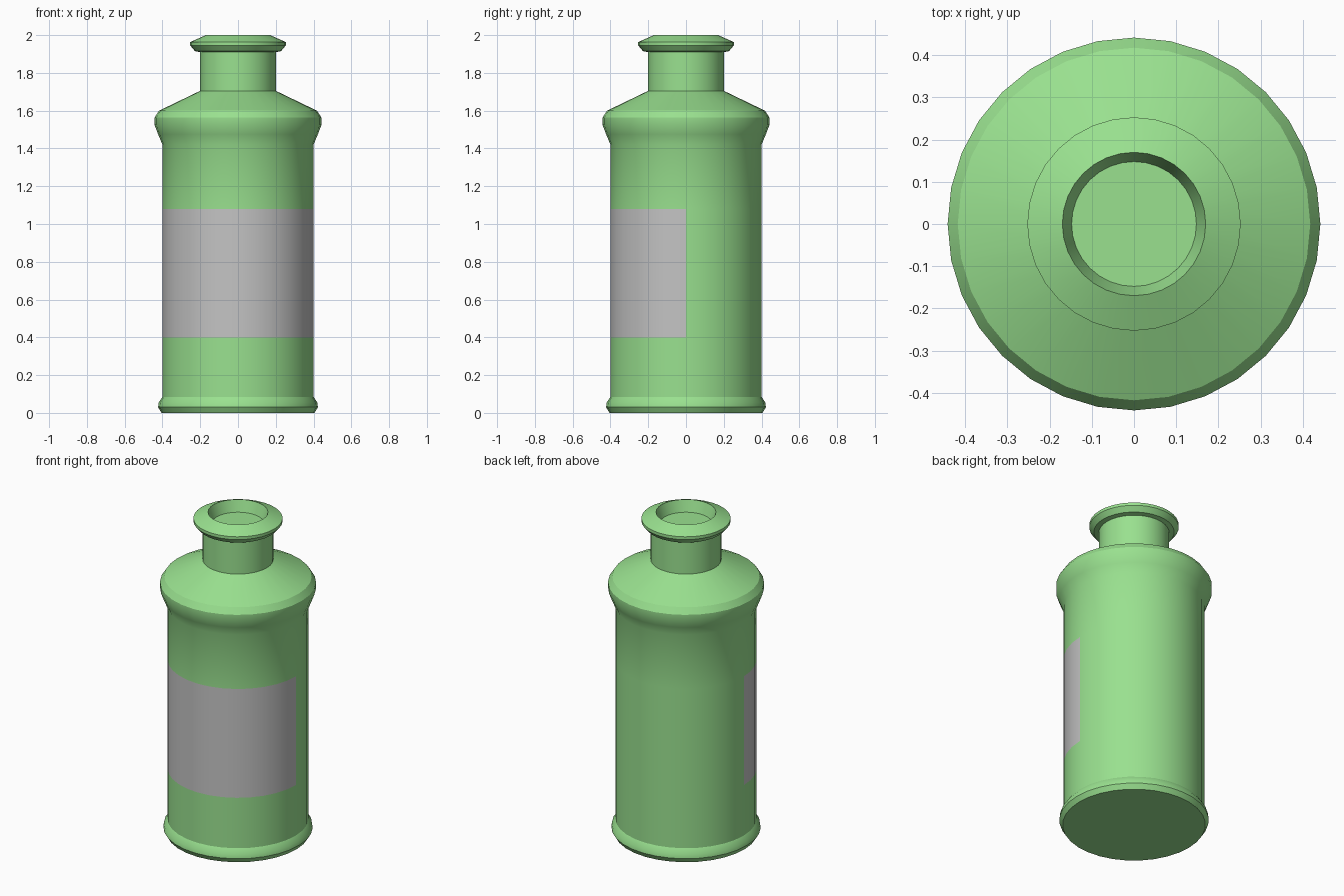
import bpy, bmesh, math

if "Cube" in bpy.data.objects:
    bpy.data.objects.remove(bpy.data.objects["Cube"])

SIDES = 32
LABEL_LOW, LABEL_HIGH = 0.40, 1.08


def material(name, rgb):
    m = bpy.data.materials.new(name)
    m.diffuse_color = (*rgb, 1)
    m.use_nodes = True
    m.node_tree.nodes["Principled BSDF"].inputs["Base Color"].default_value = m.diffuse_color
    return m


green = material("green_glass", (0.32, 0.75, 0.275))
grey = material("grey_label", (0.55, 0.55, 0.55))

# Outline (radius, height) from the base centre, up the outside, into the mouth
profile = [
    (0.405, 0.0), (0.423, 0.03), (0.42, 0.055), (0.40, 0.085),           # foot
    (0.40, LABEL_LOW), (0.40, LABEL_HIGH), (0.40, 1.42),                 # body
    (0.423, 1.475), (0.442, 1.525), (0.442, 1.563), (0.418, 1.60),       # shoulder
    (0.20, 1.705), (0.20, 1.91),                                         # neck
    (0.228, 1.915), (0.253, 1.945), (0.253, 1.963), (0.17, 2.0),         # lip
    (0.148, 1.93),                                                       # mouth
]

# Turn the outline round the z axis
bm = bmesh.new()
rings = []
for r, z in profile:
    rings.append([bm.verts.new((r * math.cos(2 * math.pi * i / SIDES),
                                r * math.sin(2 * math.pi * i / SIDES), z))
                  for i in range(SIDES)])
for a, b in zip(rings, rings[1:]):
    for i in range(SIDES):
        j = (i + 1) % SIDES
        bm.faces.new((a[i], a[j], b[j], b[i]))

# Close the base and the mouth floor
bm.faces.new(rings[0][::-1])
bm.faces.new(rings[-1])

# Label: the front half of the body band
for f in bm.faces:
    c = f.calc_center_median()
    if LABEL_LOW < c.z < LABEL_HIGH and c.y < 0:
        f.material_index = 1

mesh = bpy.data.meshes.new("bottle")
bm.to_mesh(mesh)
bm.free()
mesh.materials.append(green)
mesh.materials.append(grey)
bottle = bpy.data.objects.new("bottle", mesh)
bpy.context.collection.objects.link(bottle)

# Smooth round the sides, crisp at the rims
bpy.context.view_layer.objects.active = bottle
bottle.select_set(True)
bpy.ops.object.shade_smooth_by_angle(angle=math.radians(30))
